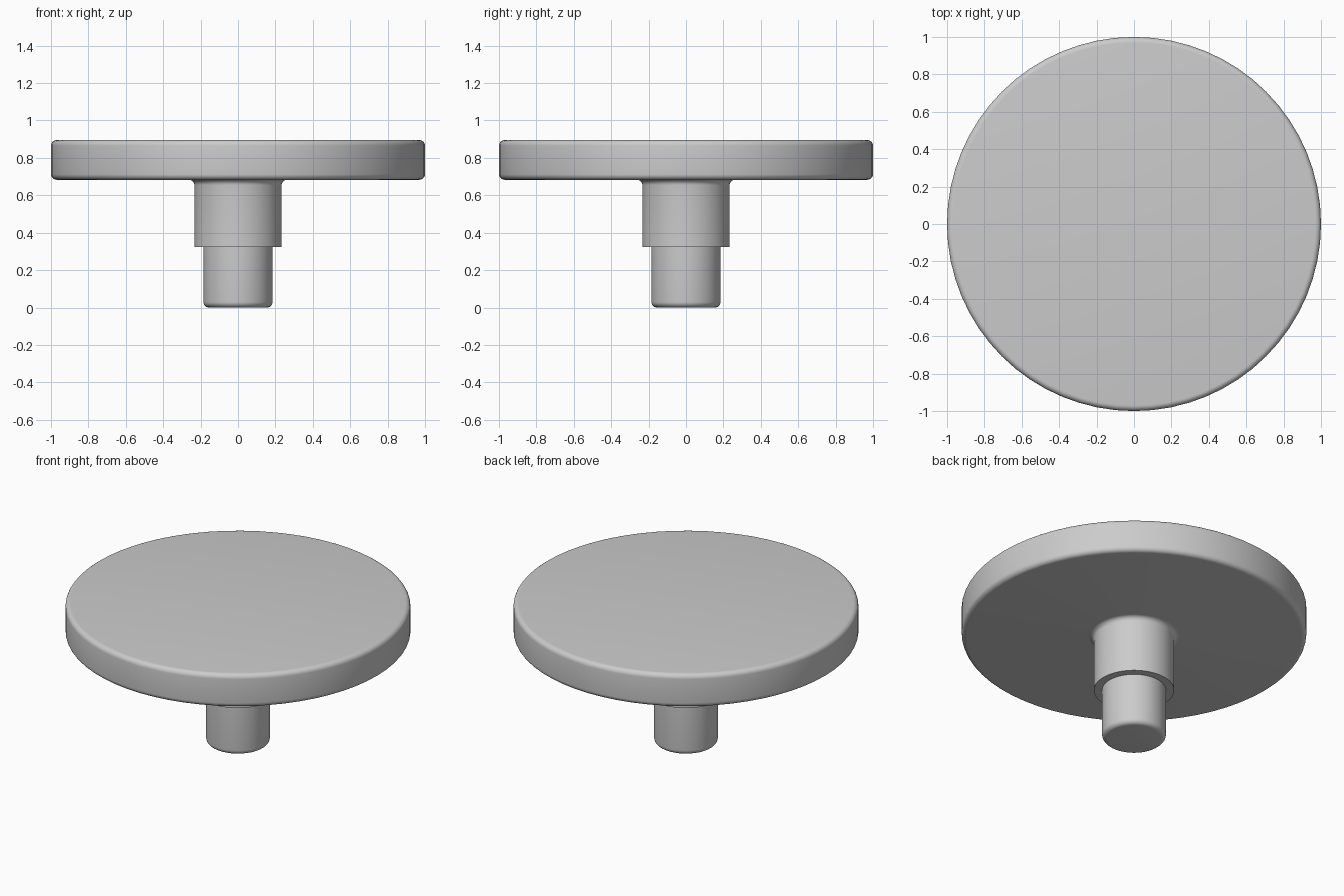
import bpy, bmesh
from math import cos, sin, pi
from mathutils import Vector

cube = bpy.data.objects.get("Cube")
if cube:
    bpy.data.objects.remove(cube, do_unlink=True)

SIDES = 64
PLATE_R, COLLAR_R, PIN_R = 1.0, 0.233, 0.185
STEP_Z, PLATE_Z, TOP_Z = 0.324, 0.683, 0.895
ROUND = 0.03

grey = bpy.data.materials.new("light_grey")
grey.use_nodes = True
colour = (0.6, 0.6, 0.6, 1)
grey.diffuse_color = colour
grey.node_tree.nodes["Principled BSDF"].inputs["Base Color"].default_value = colour


def arc(x, z, start, end, steps=6):
    """Quarter round about a centre, angles in quarter turns."""
    angles = [(start + (end - start) * i / steps) * pi / 2 for i in range(steps + 1)]
    return [(x + ROUND * cos(a), z + ROUND * sin(a)) for a in angles]


def lathe(name, profile):
    """Turn a radius/height profile around the z axis."""
    bm = bmesh.new()
    verts = [bm.verts.new((r, 0, z)) for r, z in profile]
    edges = [bm.edges.new(pair) for pair in zip(verts, verts[1:])]
    bmesh.ops.spin(bm, geom=verts + edges, cent=Vector(), axis=Vector((0, 0, 1)),
                   angle=2 * pi, steps=SIDES)
    bmesh.ops.remove_doubles(bm, verts=bm.verts[:], dist=0.0001)
    bmesh.ops.recalc_face_normals(bm, faces=bm.faces[:])
    mesh = bpy.data.meshes.new(name)
    bm.to_mesh(mesh)
    bm.free()
    mesh.materials.append(grey)
    obj = bpy.data.objects.new(name, mesh)
    bpy.context.collection.objects.link(obj)
    bpy.ops.object.select_all(action='DESELECT')
    obj.select_set(True)
    bpy.context.view_layer.objects.active = obj
    bpy.ops.object.shade_smooth_by_angle(angle=pi / 6)
    return obj


# Rounded pin, stepped collar, fillet and round-edged plate in one turned piece
profile = [(0, 0)]
profile += arc(PIN_R - ROUND, ROUND, -1, 0)
profile += [(PIN_R, STEP_Z), (COLLAR_R, STEP_Z)]
profile += arc(COLLAR_R + ROUND, PLATE_Z - ROUND, 2, 1)
profile += arc(PLATE_R - ROUND, PLATE_Z + ROUND, -1, 0)
profile += arc(PLATE_R - ROUND, TOP_Z - ROUND, 0, 1)
profile += [(0, TOP_Z)]
lathe("stepped_pin_plate", profile)
